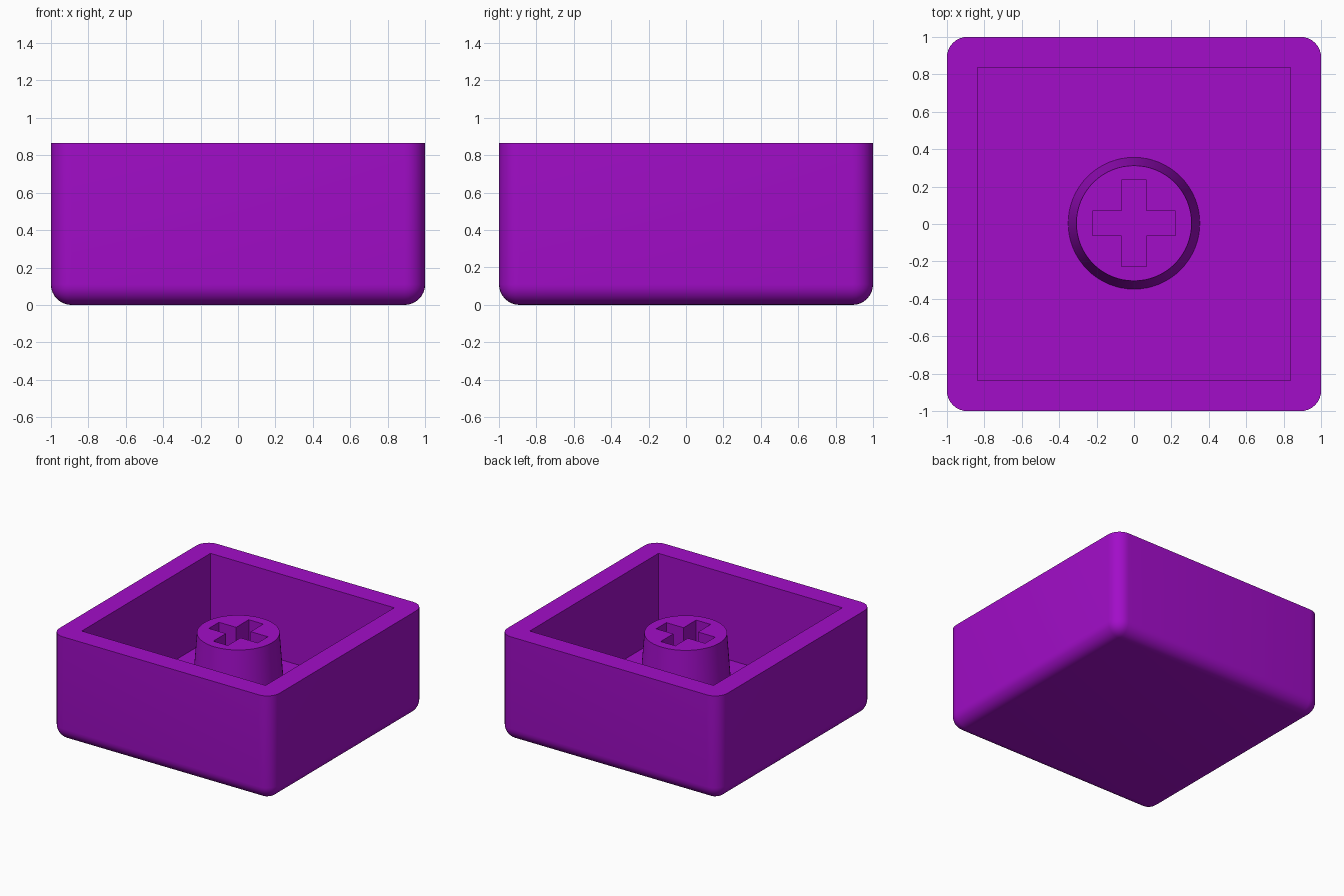
import bpy, bmesh

if "Cube" in bpy.data.objects:
    bpy.data.objects.remove(bpy.data.objects["Cube"])

HEIGHT, FLOOR, STEM_TOP = 0.865, 0.162, 0.755
STEM_Y = 0.004

purple = bpy.data.materials.new("purple plastic")
purple.diffuse_color = (0.36, 0.004, 0.58, 1)
purple.use_nodes = True
purple.node_tree.nodes["Principled BSDF"].inputs["Base Color"].default_value = purple.diffuse_color


def make_object(name, bm):
    bmesh.ops.recalc_face_normals(bm, faces=bm.faces)
    mesh = bpy.data.meshes.new(name)
    bm.to_mesh(mesh)
    bm.free()
    mesh.materials.append(purple)
    obj = bpy.data.objects.new(name, mesh)
    bpy.context.collection.objects.link(obj)
    return obj


def box(half, z0, z1):
    bm = bmesh.new()
    bmesh.ops.create_cube(bm, size=1)
    for v in bm.verts:
        v.co = (v.co.x * 2 * half, v.co.y * 2 * half, z1 if v.co.z > 0 else z0)
    return bm


def cut(target, cutter):
    cutter.hide_render = True
    cutter.hide_set(True)
    mod = target.modifiers.new("cut", "BOOLEAN")
    mod.operation = "DIFFERENCE"
    mod.solver = "EXACT"
    mod.object = cutter


def smooth(obj):
    bpy.ops.object.select_all(action="DESELECT")
    bpy.context.view_layer.objects.active = obj
    obj.select_set(True)
    # bake the cut first so that the new edges stay sharp
    for mod in list(obj.modifiers):
        bpy.ops.object.modifier_apply(modifier=mod.name)
    bpy.ops.object.shade_smooth_by_angle(angle=0.6)


# Shell: rounded box with sharp rim
bm = box(1, 0, HEIGHT)
rounded = [e for e in bm.edges if min(v.co.z for v in e.verts) < HEIGHT / 2]
bmesh.ops.bevel(bm, geom=rounded, offset=0.11, offset_type="OFFSET",
                segments=8, profile=0.5, affect="EDGES", clamp_overlap=True)
shell = make_object("shell", bm)

# Square cavity
cut(shell, make_object("cavity_cutter", box(0.835, FLOOR, HEIGHT + 0.2)))
smooth(shell)

# Central stem, slightly wider at its foot
bm = bmesh.new()
depth = STEM_TOP - FLOOR
bmesh.ops.create_cone(bm, cap_ends=True, segments=64, radius1=0.352,
                      radius2=0.308, depth=depth)
bmesh.ops.translate(bm, verts=bm.verts, vec=(0, STEM_Y, FLOOR + depth / 2))
stem = make_object("stem", bm)

# Cross-shaped socket
a, lx, ly = 0.066, 0.222, 0.23
quarter = [(lx, a), (a, a), (a, ly)]
outline = (quarter + [(-x, y) for x, y in reversed(quarter)]
           + [(-x, -y) for x, y in quarter]
           + [(x, -y) for x, y in reversed(quarter)])
bm = bmesh.new()
face = bm.faces.new([bm.verts.new((x, y + STEM_Y, FLOOR - 0.1)) for x, y in outline])
top = bmesh.ops.extrude_face_region(bm, geom=[face])["geom"]
bmesh.ops.translate(bm, vec=(0, 0, 1),
                    verts=[g for g in top if isinstance(g, bmesh.types.BMVert)])
cut(stem, make_object("socket_cutter", bm))
smooth(stem)

# The cutters are no longer needed
for name in ("cavity_cutter", "socket_cutter"):
    bpy.data.objects.remove(bpy.data.objects[name])
